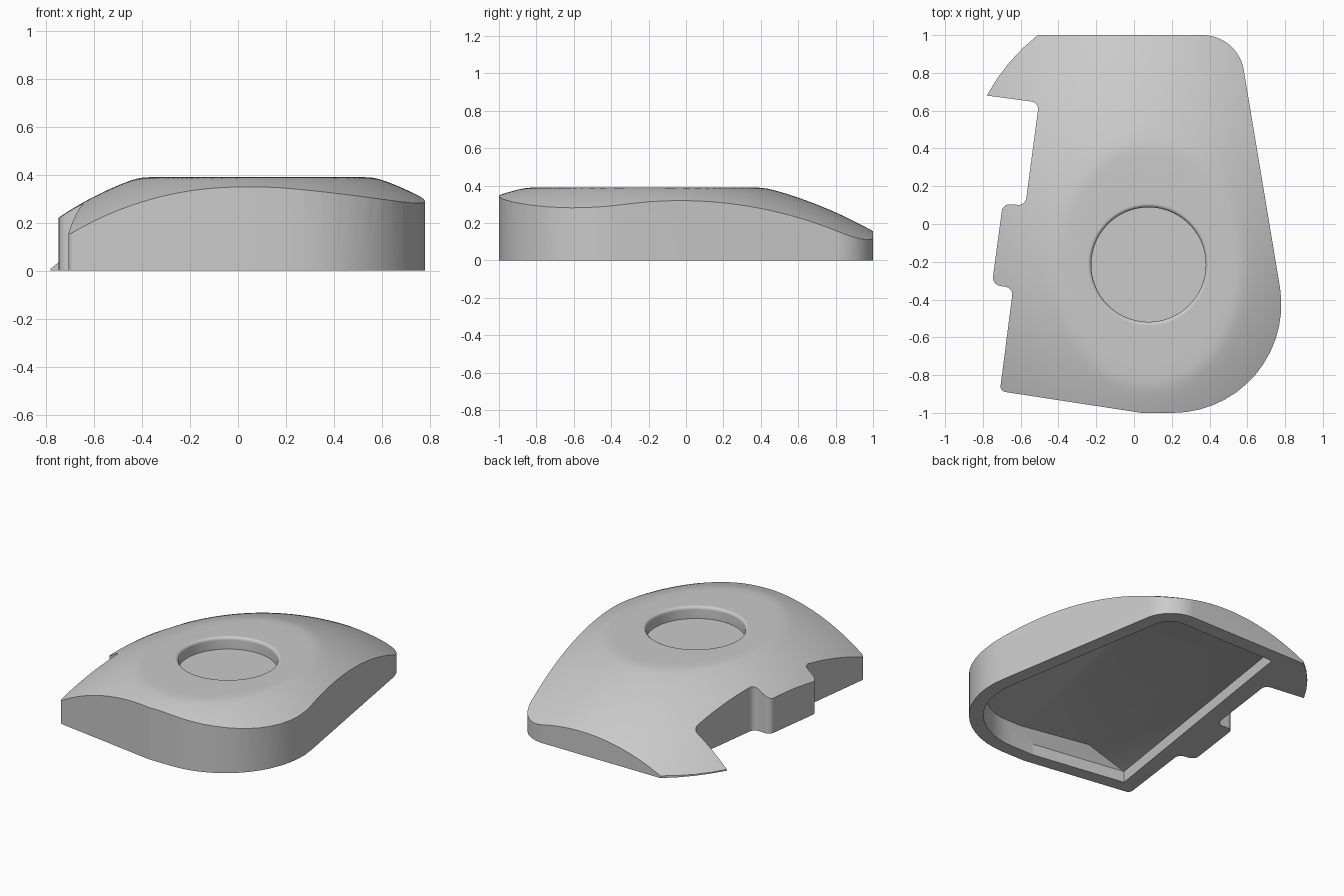
import bpy, bmesh, math
from mathutils import Vector

if "Cube" in bpy.data.objects:
    bpy.data.objects.remove(bpy.data.objects["Cube"])

CX, CY = 0.08, -0.22          # centre of the dome
RX, RY = 1.48, 2.5            # dome curvature across and along
PEAK, FLAT, BLEND = 0.474, 0.391, 0.01


def dome(x, y):
    """Swept arc, softly flattened at the crown."""
    side = RX - math.sqrt(RX ** 2 - (x - CX) ** 2)
    over = PEAK - RY + math.sqrt((RY - side) ** 2 - (y - CY) ** 2) - FLAT
    return FLAT - (math.hypot(over, BLEND) - over) / 2


def rounded(corners, steps=14):
    """Outline with an arc of radius r at each (x, y, r) corner."""
    pts = []
    for i, (x, y, r) in enumerate(corners):
        p = Vector((x, y))
        if r == 0:
            pts.append(p)
            continue
        a = (Vector(corners[i - 1][:2]) - p).normalized()
        b = (Vector(corners[(i + 1) % len(corners)][:2]) - p).normalized()
        half = a.angle(b) / 2
        centre = p + (a + b).normalized() * r / math.sin(half)
        start = p + a * r / math.tan(half) - centre
        end = p + b * r / math.tan(half) - centre
        ang = math.pi - 2 * half
        for k in range(steps + 1):
            t = k / steps
            pts.append(centre + (start * math.sin((1 - t) * ang)
                                 + end * math.sin(t * ang)) / math.sin(ang))
    return pts


def finish(name, bm):
    bmesh.ops.recalc_face_normals(bm, faces=bm.faces)
    mesh = bpy.data.meshes.new(name)
    bm.to_mesh(mesh)
    bm.free()
    obj = bpy.data.objects.new(name, mesh)
    bpy.context.collection.objects.link(obj)
    return obj


def loft(name, rings):
    """Closed solid through rings that have equal point counts."""
    bm = bmesh.new()
    loops = [[bm.verts.new(p) for p in ring] for ring in rings]
    n = len(loops[0])
    for lo, hi in zip(loops, loops[1:]):
        for i in range(n):
            j = (i + 1) % n
            bm.faces.new((lo[i], lo[j], hi[j], hi[i]))
    bm.faces.new(loops[0])
    bm.faces.new(loops[-1])
    return finish(name, bm)


def combine(obj, cutter, operation):
    mod = obj.modifiers.new(operation, "BOOLEAN")
    mod.operation, mod.solver, mod.object = operation, "EXACT", cutter
    bpy.context.view_layer.objects.active = obj
    bpy.ops.object.modifier_apply(modifier=mod.name)
    bpy.data.objects.remove(cutter)


# Side walls: notched outline with rounded corners and a curved back tip
outline = rounded([
    (-0.51, 1, 0), (0.55, 1, 0.22), (0.884, -1, 0.575), (0.04, -1, 0.1),
    (-0.71, -0.885, 0.03), (-0.64, -0.34, 0.04), (-0.752, -0.32, 0.045),
    (-0.695, 0.105, 0.04), (-0.575, 0.1, 0.04), (-0.503, 0.643, 0.04),
    (-0.78, 0.68, 0), (-0.724, 0.771, 0), (-0.66, 0.855, 0), (-0.589, 0.931, 0)])
shell = loft("cover_shell", [[(p.x, p.y, z) for p in outline] for z in (0, 0.6)])

# Domed top with a flat crown
bm = bmesh.new()
bmesh.ops.create_grid(bm, x_segments=84, y_segments=106, size=1)
for v in bm.verts:
    v.co.x *= 0.831
    v.co.y *= 1.053
    v.co.z = dome(v.co.x, v.co.y)
low = bmesh.ops.extrude_face_region(bm, geom=bm.faces[:], use_keep_orig=True)["geom"]
for v in low:
    if isinstance(v, bmesh.types.BMVert):
        v.co.z = -0.6
combine(shell, finish("dome_helper", bm), "INTERSECT")

# Round recess in the crown, with a rounded rim
FILLET = 0.02
profile = [(0.303, 0.31)]
for k in range(8):
    a = math.pi / 2 * k / 7
    profile.append((0.323 - FILLET * math.cos(a), 0.3708 + FILLET * math.sin(a)))
profile.append((0.323, 0.5))
turns = [2 * math.pi * k / 96 for k in range(96)]
recess = loft("recess_helper", [[(0.077 + r * math.cos(a), -0.215 + r * math.sin(a), z)
                                 for a in turns] for r, z in profile])
combine(shell, recess, "DIFFERENCE")

# Hollow underside: upright lip, then a shallow ceiling that slopes to the right
pocket = rounded([(-0.34, 0.9, 0), (0.472, 0.9, 0.13), (0.778, -0.91, 0.48),
                  (0.04, -0.91, 0.1), (-0.6, -0.81, 0)])
rings = [[(p.x, p.y, z) for p in pocket] for z in (-0.2, 0.075)]
rings.append([(0.5 + (p.x - 0.5) * 0.73, p.y * 0.9 - 0.06, 0.145) for p in pocket])
combine(shell, loft("pocket_helper", rings), "DIFFERENCE")

# Grey plastic
grey = bpy.data.materials.new("grey_plastic")
grey.use_nodes = True
colour = (0.59, 0.59, 0.59, 1)
grey.diffuse_color = colour
grey.node_tree.nodes["Principled BSDF"].inputs["Base Color"].default_value = colour
shell.data.materials.clear()
shell.data.materials.append(grey)

bpy.ops.object.select_all(action="DESELECT")
shell.select_set(True)
bpy.context.view_layer.objects.active = shell
bpy.ops.object.shade_smooth_by_angle(angle=math.radians(30))
